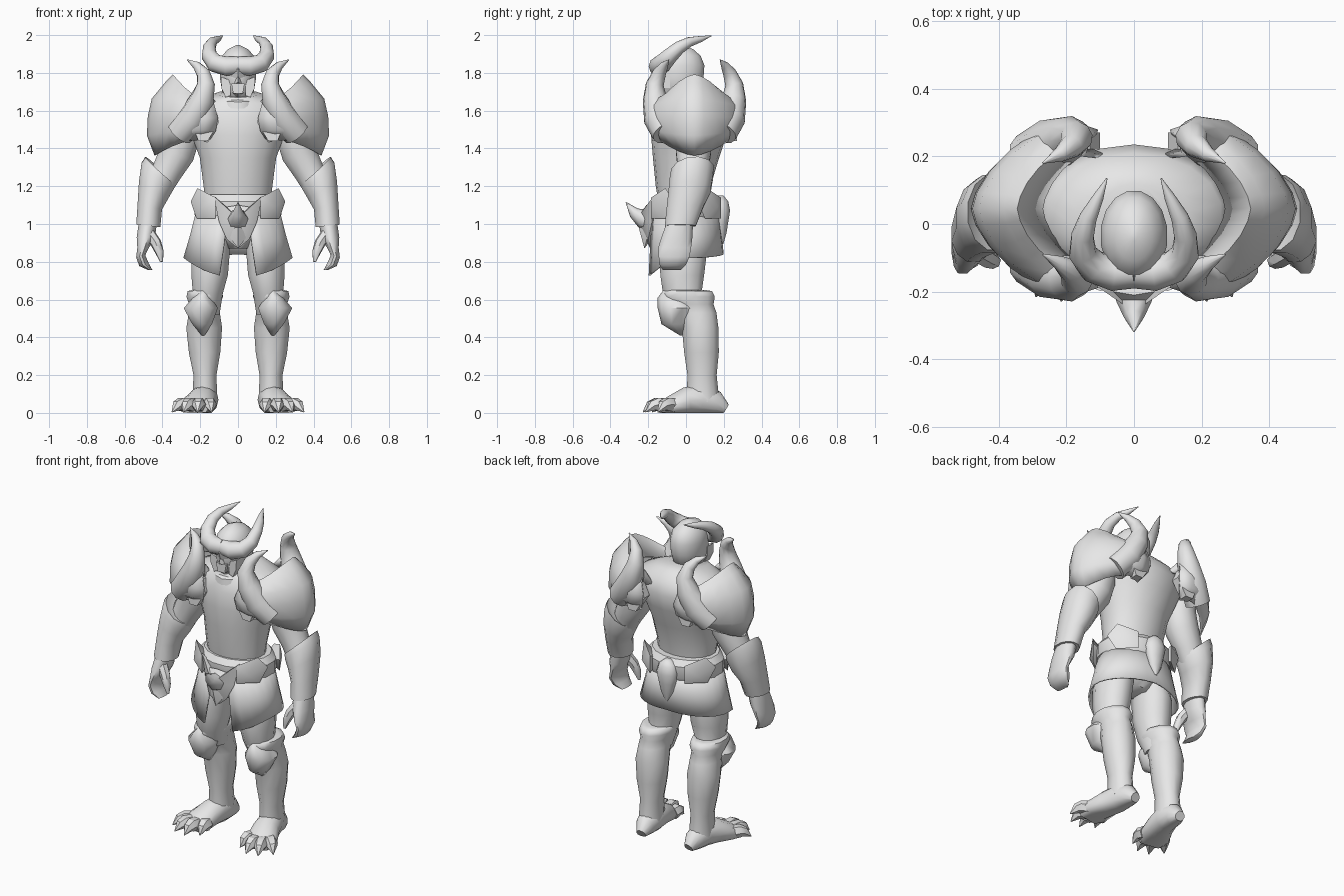
import bpy, math
from mathutils import Vector

grey = bpy.data.materials.new("plain_grey")
grey.diffuse_color = (0.8, 0.8, 0.8, 1)


def make(name, verts, faces, mirror=False, angle=40, thick=0):
    me = bpy.data.meshes.new(name)
    me.from_pydata([tuple(v) for v in verts], [], faces)
    me.materials.append(grey)
    me.polygons.foreach_set("use_smooth", [True] * len(me.polygons))
    me.set_sharp_from_angle(angle=math.radians(angle))
    ob = bpy.data.objects.new(name, me)
    bpy.context.collection.objects.link(ob)
    if thick:
        sol = ob.modifiers.new("thickness", "SOLIDIFY")
        sol.thickness, sol.offset = thick, 0
    if mirror:
        ob.modifiers.new("mirror", "MIRROR").use_mirror_merge = False
    return ob


def skin(rows, n, caps=True):
    """Faces joining rows of n points that run round counter-clockwise."""
    f = [(r*n+i, r*n+(i+1) % n, (r+1)*n+(i+1) % n, (r+1)*n+i)
         for r in range(rows-1) for i in range(n)]
    if caps:
        f += [tuple(reversed(range(n))), tuple(range((rows-1)*n, rows*n))]
    return f


def loft(name, rings, n=14, mirror=False, angle=50):
    """Stacked ellipses (cx, cy, z, rx, ry, slope_x, slope_y), bottom first."""
    vs = []
    for ring in rings:
        cx, cy, z, rx, ry, sx, sy = (tuple(ring) + (0, 0))[:7]
        for i in range(n):
            a = 2*math.pi*(i+0.5)/n
            dx, dy = rx*math.cos(a), ry*math.sin(a)
            vs.append((cx+dx, cy+dy, z+sx*dx+sy*dy))
    return make(name, vs, skin(len(rings), n), mirror, angle)


def tube(name, path, radii, n=8, mirror=True, angle=50):
    """Tapering tube kept above the ground; a radius may be a (side, up) pair."""
    p = [Vector(q) for q in path]
    vs, side = [], None
    for i, c in enumerate(p):
        t = (p[min(i+1, len(p)-1)] - p[max(i-1, 0)]).normalized()
        if side is None:
            side = t.cross(Vector((0, 0, 1)))
            if side.length < 0.1:
                side = Vector((1, 0, 0))
        side = (side - t*side.dot(t)).normalized()
        up = side.cross(t)
        r = radii[i]
        a, b = r if isinstance(r, tuple) else (r, r)
        for k in range(n):
            w = 2*math.pi*k/n
            v = c + side*a*math.cos(w) - up*b*math.sin(w)
            v.z = max(v.z, 0)
            vs.append(v)
    return make(name, vs, skin(len(p), n), mirror, angle)


def bulge(name, rim, apex, back, mirror=False, angle=25):
    """Faceted plate: a rim joined to a front apex and a back point."""
    n = len(rim)
    vs = list(rim) + [apex, back]
    fs = [(i, (i+1) % n, n) for i in range(n)] + [((i+1) % n, i, n+1) for i in range(n)]
    return make(name, vs, fs, mirror, angle)


def prism(name, outline, y, depth, mirror=False):
    """Outline in x and z, counter-clockwise from the front, pushed back along y."""
    n = len(outline)
    vs = [(x, y+depth, z) for x, z in outline] + [(x, y, z) for x, z in outline]
    return make(name, vs, skin(2, n), mirror, 20)


# torso, neck and head
loft("torso", [(0, -.01, 1.08, .17, .13), (0, -.015, 1.2, .185, .145), (0, 0, 1.35, .205, .175),
               (0, .015, 1.47, .25, .2), (0, .03, 1.57, .29, .205), (0, .03, 1.64, .26, .18),
               (0, .01, 1.675, .17, .15, 0, .1), (0, -.01, 1.69, .115, .13, 0, .15)], 18)
loft("collar", [(0, -.015, 1.64, .125, .15, 0, .2), (0, -.015, 1.675, .12, .145, 0, .2),
                (0, -.015, 1.69, .09, .11, 0, .2)], 14, angle=30)
loft("neck", [(0, -.02, 1.6, .075, .085), (0, -.03, 1.72, .07, .08)])
loft("helmet", [(0, -.05, 1.665, .055, .075), (0, -.04, 1.70, .085, .115), (0, -.035, 1.77, .097, .13),
                (0, -.035, 1.84, .1, .135), (0, -.035, 1.89, .086, .115),
                (0, -.035, 1.925, .055, .075), (0, -.035, 1.947, .01, .015)], 16)
bulge("brow_guard", [(-.09, -.13, 1.80), (0, -.17, 1.765), (.09, -.13, 1.80), (.085, -.12, 1.85),
                     (0, -.13, 1.90), (-.085, -.12, 1.85)], (0, -.19, 1.82), (0, -.1, 1.82))
bulge("nose", [(-.022, -.155, 1.74), (.022, -.155, 1.74), (0, -.165, 1.81)],
      (0, -.19, 1.75), (0, -.12, 1.76))
prism("cheek_guard", [(.04, 1.68), (.065, 1.67), (.088, 1.72), (.09, 1.78), (.04, 1.76)],
      -.145, .06, True)
prism("mouth", [(-.025, 1.69), (.025, 1.69), (.035, 1.745), (-.035, 1.745)], -.168, .05)
bulge("chin", [(-.03, -.15, 1.695), (0, -.12, 1.66), (.03, -.15, 1.695)],
      (0, -.172, 1.69), (0, -.1, 1.69))
tube("helmet_horn", [(0, -.14, 1.84), (.06, -.145, 1.835), (.12, -.125, 1.85), (.152, -.085, 1.89),
                     (.152, -.035, 1.935), (.135, .02, 1.965), (.105, .08, 1.98), (.08, .135, 1.997)],
     [.05, .053, .05, .042, .034, .026, .016, .002], 10)

# shoulder shells: half rings with a pointed plan, swept round the arm
levels = [(.13, .145, .17, 1.66, 1.60), (.19, .155, .175, 1.785, 1.66), (.19, .19, .21, 1.745, 1.645),
          (.20, .25, .235, 1.66, 1.62), (.19, .28, .25, 1.57, 1.56), (.20, .275, .24, 1.47, 1.50),
          (.22, .215, .185, 1.365, 1.45)]
steps = 15
vs = []
for cx, rx, ry, zm, ze in levels:
    for i in range(steps):
        a = math.radians(-112 + 224*i/(steps-1))
        c, s = math.cos(a), math.sin(a)
        vs.append((cx + rx*math.copysign(abs(c)**1.25, c), .045 + ry*math.copysign(abs(s)**1.3, s),
                   zm + (ze-zm)*s*s))
fs = [(r*steps+i, (r+1)*steps+i, (r+1)*steps+i+1, r*steps+i+1)
      for r in range(len(levels)-1) for i in range(steps-1)]
make("shoulder_shell", vs, fs, True, 45, .015)
for label, d in (("front", -1), ("rear", 1)):
    def fy(k):
        return .045 + d*k
    tube(label + "_shoulder_horn",
         [(.31, fy(.15), 1.48), (.24, fy(.19), 1.56), (.19, fy(.21), 1.66), (.17, fy(.21), 1.74),
          (.185, fy(.185), 1.80), (.22, fy(.16), 1.84), (.27, fy(.135), 1.87)],
         [.075, .08, .065, .048, .036, .022, .002], 10)
    prism(label + "_chest_plate", [(.16, 1.44), (.21, 1.44), (.24, 1.52), (.2, 1.61), (.13, 1.61), (.10, 1.54)],
          fy(.2) - .025, .05, True)

# arms, bracers and hands
loft("upper_arm", [(.42, .02, 1.18, .06, .07, .5), (.375, .035, 1.28, .075, .08, .5),
                   (.325, .04, 1.37, .09, .095, .4), (.30, .04, 1.46, .095, .1, .3),
                   (.30, .04, 1.58, .09, .1)], 12, True)
loft("bracer", [(.475, -.03, .99, .066, .085, .1), (.467, -.005, 1.09, .067, .1, .2),
                (.447, .02, 1.18, .08, .115, .6), (.425, .03, 1.255, .088, .118, .8, .05),
                (.413, .035, 1.285, .08, .115, .9, .08), (.41, .035, 1.265, .06, .09, .8)], 12, True, 45)
loft("mitt", [(.465, -.075, .757, .012, .05), (.498, -.07, .785, .026, .072, -.3), (.515, -.063, .83, .025, .085, -.2),
              (.502, -.06, .875, .032, .09), (.488, -.048, .93, .05, .085), (.475, -.03, 1.02, .05, .07)], 12, True)
tube("thumb", [(.47, -.08, .95), (.435, -.1, .90), (.415, -.11, .85), (.405, -.115, .80)],
     [.032, .03, .023, .008], 7)

# belt, buckle and pouch
loft("hips", [(0, -.01, .87, .07, .08), (0, -.01, .95, .18, .13), (0, -.005, 1.1, .19, .15)])
loft("belt", [(0, 0, 1.02, .215, .175), (0, 0, 1.05, .235, .192), (0, 0, 1.12, .235, .192),
              (0, 0, 1.155, .205, .165)], 16, angle=35)
for label, d in (("front", -1), ("rear", 1)):
    bulge(label + "_belt_plate", [(.12, .185*d, 1.03), (.22, .1*d, 1.03), (.25, .06*d, 1.12), (.215, .11*d, 1.19),
                                  (.12, .185*d, 1.14)][::-d], (.19, .168*d, 1.09), (.12, .08*d, 1.09), True, 45)
bulge("buckle", [(0, -.19, .87), (.06, -.2, .92), (.1, -.18, 1.01), (.13, -.17, 1.15), (.06, -.2, 1.09),
                 (0, -.21, 1.1), (-.06, -.2, 1.09), (-.13, -.17, 1.15), (-.1, -.18, 1.01), (-.06, -.2, .92)],
      (0, -.26, 1.03), (0, -.13, 1.02), angle=45)
bulge("buckle_jaw", [(0, -.22, .87), (.06, -.2, .95), (.05, -.19, 1.02), (-.05, -.19, 1.02), (-.06, -.2, .95)],
      (0, -.25, .98), (0, -.15, .97), angle=45)
tube("buckle_spike", [(0, -.17, 1.01), (0, -.23, 1.03), (0, -.275, 1.06), (0, -.318, 1.115)],
     [.06, .052, .03, .002], 8, False)
loft("rear_pouch", [(0, .19, .895, .008, .008), (0, .185, .95, .04, .03), (0, .185, 1.01, .055, .04),
                    (0, .185, 1.07, .068, .05), (0, .18, 1.12, .055, .045), (0, .18, 1.15, .02, .02)], 12, angle=60)

# skirt, open at the front
vs, cols = [], 25
for gap, rx, ry, part in ((14, .22, .175, 0), (17, .25, .188, .5), (20, .285, .2, 1)):
    for i in range(cols):
        a = math.radians(-90 + gap + (360-2*gap)*i/(cols-1))
        low = .84 - .02*abs(math.cos(a)) - .12*max(0, -math.sin(a))**2
        vs.append((rx*math.cos(a), -.005+ry*math.sin(a), 1.06 + (low-1.06)*part))
fs = [(r*cols+i, (r+1)*cols+i, (r+1)*cols+i+1, r*cols+i+1) for r in range(2) for i in range(cols-1)]
make("skirt", vs, fs, False, 35, .01)

# legs and knees
loft("thigh", [(.17, .02, .52, .075, .09), (.16, -.02, .63, .082, .105), (.15, -.02, .73, .1, .12),
               (.145, -.015, .85, .105, .13), (.12, -.01, .97, .09, .12)], 12, True)
loft("shin_guard", [(.175, .09, .06, .068, .09), (.175, .085, .2, .063, .08), (.177, .082, .32, .086, .095),
                    (.179, .075, .45, .098, .1), (.178, .055, .53, .085, .11), (.177, .025, .575, .085, .125),
                    (.176, .015, .615, .1, .142), (.175, .012, .645, .095, .13), (.17, 0, .65, .08, .11)],
     12, True, 60)
loft("knee_plate", [(.185, -.02, .41, .008, .012), (.19, -.05, .47, .055, .08), (.197, -.05, .555, .095, .1),
                    (.19, -.06, .61, .05, .09), (.185, -.085, .655, .008, .03)], 10, True, 60)

# feet with claws
tube("foot", [(.165, .21, .02), (.17, .16, .05), (.175, .08, .07), (.195, 0, .06), (.22, -.08, .035),
              (.23, -.14, .02)],
     [(.03, .03), (.058, .065), (.072, .085), (.08, .075), (.095, .055), (.07, .035)], 12)
toes = [(.27, -.07, .35, -.15), (.245, -.11, .29, -.215), (.205, -.12, .215, -.228), (.155, -.09, .14, -.18)]
for i, (x0, y0, x1, y1) in enumerate(toes):
    tube("claw_%d" % (i+1), [(x0, y0, .04), (x0*.6+x1*.4, y0*.6+y1*.4, .045),
                             (x0*.35+x1*.65, y0*.35+y1*.65, .038), (x1, y1, .004)],
         [.04, .039, .03, .002], 6, True, 30)
